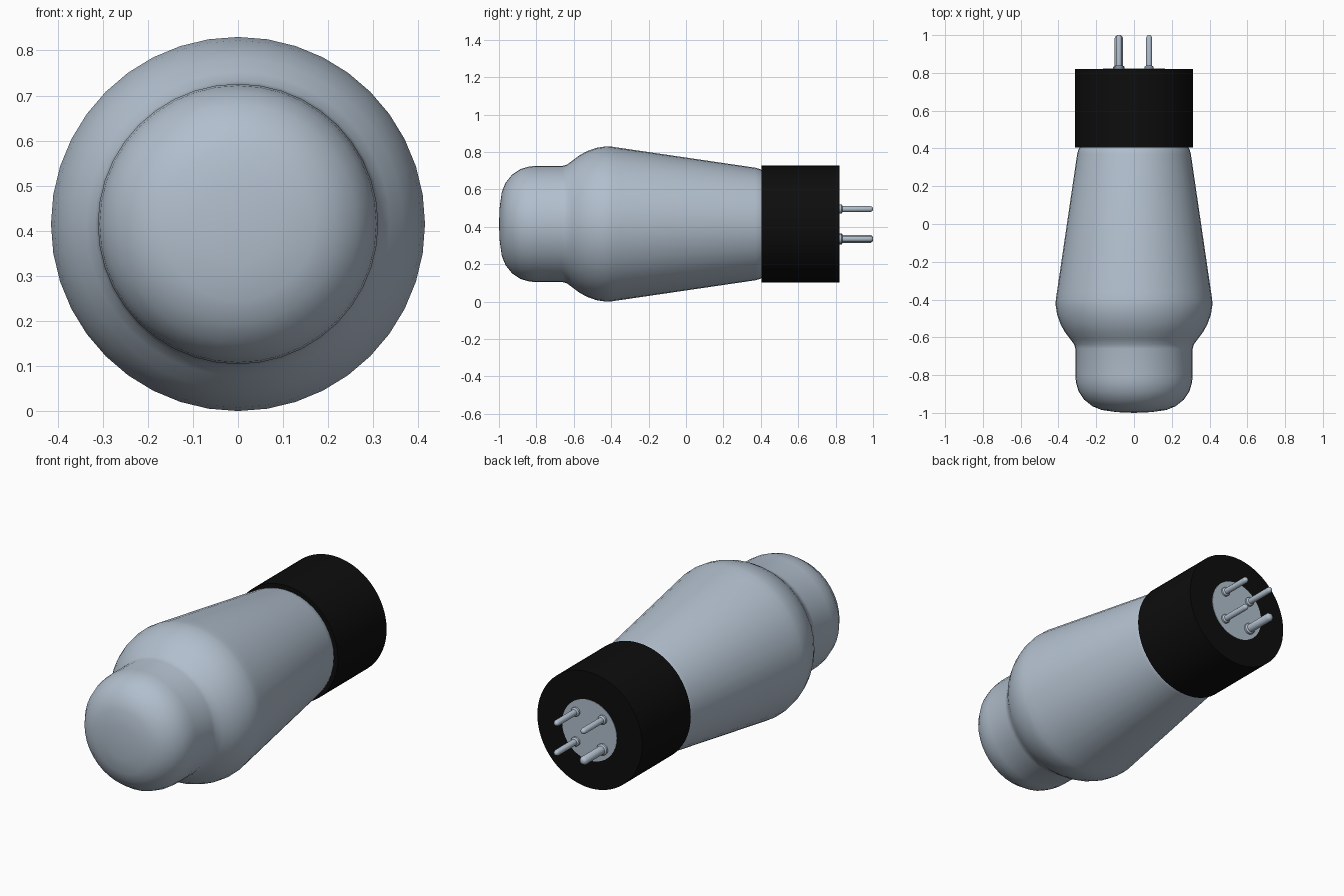
import bpy, bmesh, math
from mathutils import Matrix, Vector

cube = bpy.data.objects.get("Cube")
if cube:
    bpy.data.objects.remove(cube)

AXIS_Z = 0.415


def material(name, rgb):
    mat = bpy.data.materials.new(name)
    mat.use_nodes = True
    mat.diffuse_color = (*rgb, 1)
    mat.node_tree.nodes["Principled BSDF"].inputs["Base Color"].default_value = (*rgb, 1)
    return mat


def lathe(name, profile, mat, segments, x=0, z=AXIS_Z, angle=35):
    """Revolve (y, radius) points about a line parallel to the y axis."""
    bm = bmesh.new()
    verts = [bm.verts.new((r, y, 0)) for y, r in profile]
    edges = [bm.edges.new(pair) for pair in zip(verts, verts[1:])]
    bmesh.ops.spin(bm, geom=verts + edges, cent=(0, 0, 0), axis=(0, 1, 0),
                   angle=math.tau, steps=segments, use_duplicate=False)
    bmesh.ops.remove_doubles(bm, verts=bm.verts, dist=0.0005)
    bmesh.ops.recalc_face_normals(bm, faces=bm.faces)
    mesh = bpy.data.meshes.new(name)
    bm.to_mesh(mesh)
    bm.free()
    mesh.materials.append(mat)
    obj = bpy.data.objects.new(name, mesh)
    obj.location = (x, 0, z)
    bpy.context.collection.objects.link(obj)
    bpy.ops.object.select_all(action="DESELECT")
    obj.select_set(True)
    bpy.context.view_layer.objects.active = obj
    bpy.ops.object.shade_smooth_by_angle(angle=math.radians(angle))
    return obj


silver = material("silver blue", (0.44, 0.52, 0.61))
black = material("black", (0.004, 0.004, 0.004))

# Glass envelope: domed end, narrow neck, wide shoulder, long taper
lathe("glass_envelope", [
    (-1, 0), (-0.996, 0.09), (-0.985, 0.17), (-0.965, 0.22), (-0.93, 0.264),
    (-0.885, 0.294), (-0.84, 0.307), (-0.80, 0.311), (-0.66, 0.311),
    (-0.637, 0.317), (-0.61, 0.337), (-0.57, 0.367), (-0.53, 0.389),
    (-0.48, 0.407), (-0.43, 0.415), (-0.40, 0.414), (-0.36, 0.408),
    (0.37, 0.301), (0.395, 0.294), (0.42, 0.28), (0.42, 0)],
    silver, 40)

# Base collar
lathe("base_collar", [(0.405, 0), (0.405, 0.312), (0.82, 0.312), (0.82, 0)], black, 64)

# Flush plate on the base end
lathe("pin_plate", [(0.819, 0), (0.819, 0.163), (0.822, 0.163), (0.822, 0)], silver, 40)

# Four contact pins, one of them thicker
for side, x in (("left", 0.08), ("right", -0.08)):
    for level, dz in (("upper", 0.08), ("lower", -0.08)):
        r = 0.022 if (side, level) == ("right", "lower") else 0.016
        lathe(f"{side}_{level}_pin", [
            (0.815, 0), (0.815, r + 0.008), (0.832, r + 0.008), (0.838, r),
            (0.985, r), (0.995, r * 0.75), (1, r * 0.35), (1, 0)],
            silver, 20, x, AXIS_Z + dz, 50)
